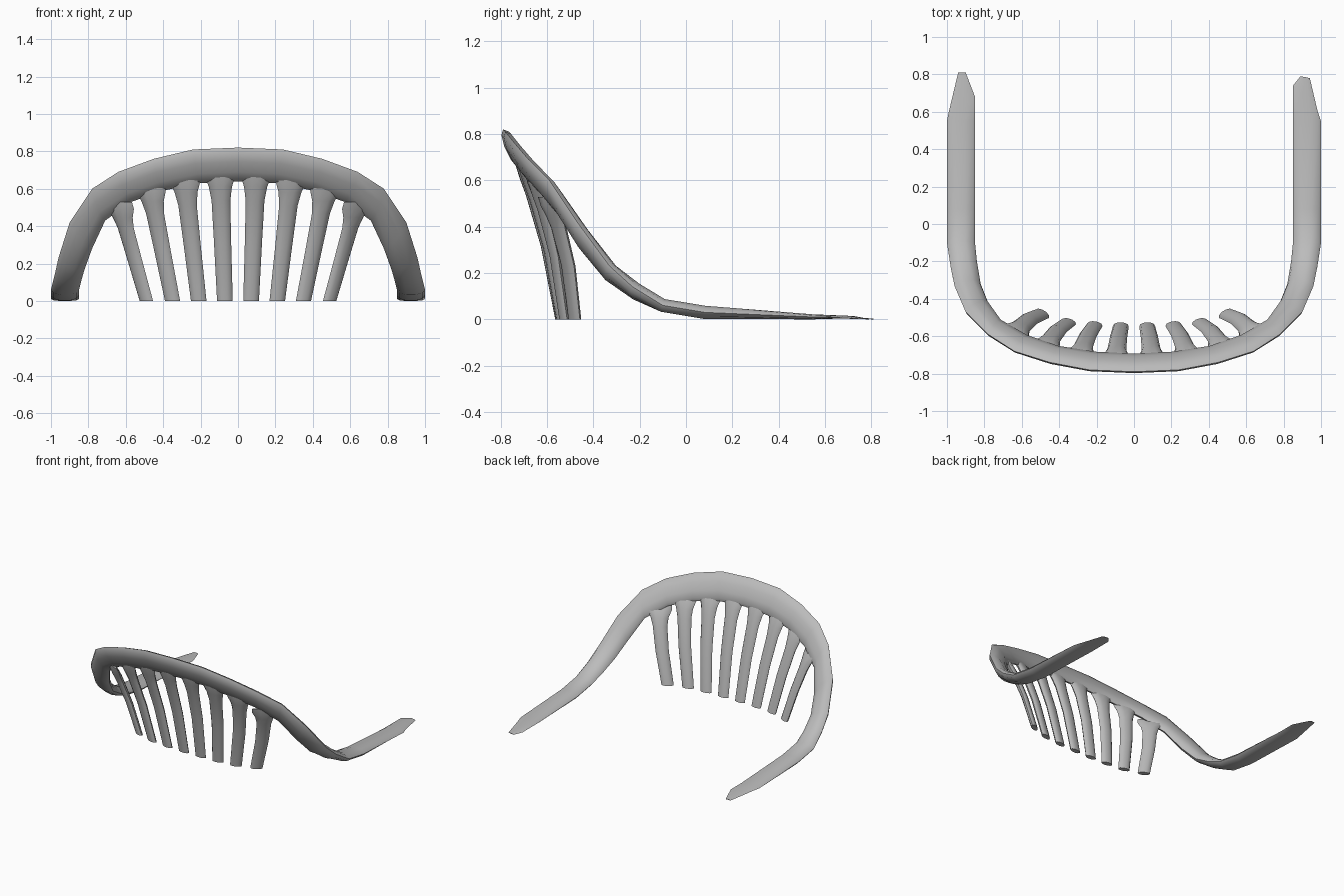
import bpy, bmesh, math
from mathutils import Vector

if "Cube" in bpy.data.objects:
    bpy.data.objects.remove(bpy.data.objects["Cube"], do_unlink=True)

grey = bpy.data.materials.new("plain grey")
grey.use_nodes = True
grey.diffuse_color = (0.5, 0.5, 0.5, 1)
grey.node_tree.nodes["Principled BSDF"].inputs["Base Color"].default_value = (0.5, 0.5, 0.5, 1)


def oval(outer, inner, half_depth, sides=10):
    """Oval ring spanning two edge points, kept above the ground."""
    mid, half = (outer + inner) / 2, (outer - inner) / 2
    ring = []
    for i in range(sides):
        a = math.tau * i / sides
        p = mid + half * math.cos(a) + half_depth * math.sin(a)
        p.z = max(p.z, 0)
        ring.append(p)
    return ring


def loft(name, rings):
    """Skin a row of rings and cap both ends."""
    bm = bmesh.new()
    rows = [[bm.verts.new(p) for p in ring] for ring in rings]
    for a, b in zip(rows, rows[1:]):
        for i in range(len(a)):
            j = (i + 1) % len(a)
            bm.faces.new((a[i], a[j], b[j], b[i]))
    bm.faces.new(rows[0])
    bm.faces.new(rows[-1])
    bmesh.ops.recalc_face_normals(bm, faces=bm.faces)
    mesh = bpy.data.meshes.new(name)
    bm.to_mesh(mesh)
    bm.free()
    mesh.materials.append(grey)
    obj = bpy.data.objects.new(name, mesh)
    bpy.context.collection.objects.link(obj)
    bpy.ops.object.select_all(action="DESELECT")
    obj.select_set(True)
    bpy.context.view_layer.objects.active = obj
    bpy.ops.object.shade_smooth_by_angle(angle=math.radians(50))
    return obj


# Curved band: outer edge, inner edge, half thickness, from the middle outwards
middle = ((0, -.79, .82), (0, -.70, .64), .03)
side = [
    ((.24, -.78, .81), (.20, -.69, .63), .03),
    ((.45, -.74, .76), (.40, -.66, .59), .03),
    ((.64, -.68, .69), (.57, -.60, .53), .03),
    ((.78, -.59, .60), (.71, -.52, .43), .03),
    ((.90, -.47, .42), (.78, -.42, .28), .035),
    ((.96, -.33, .23), (.82, -.32, .17), .035),
    ((.98, -.23, .14), (.84, -.20, .10), .035),
    ((1, -.10, .06), (.85, -.10, .06), .03),
    ((1, .08, .03), (.85, .08, .03), .03),
    ((1, .55, .01), (.85, .55, .01), .012),
]
left_tip = [((.98, .61, .01), (.85, .74, .01), .006),
            ((.94, .78, 0), (.89, .79, 0), .003)]
right_tip = [((.99, .60, .01), (.85, .68, .01), .006),
             ((.94, .81, 0), (.90, .81, 0), .003)]


def flip(station):
    (ox, oy, oz), (ix, iy, iz), t = station
    return (-ox, oy, oz), (-ix, iy, iz), t


path = [flip(s) for s in reversed(side + right_tip)] + [middle] + side + left_tip
path = [(Vector(o), Vector(i), t) for o, i, t in path]
centres = [(o + i) / 2 for o, i, t in path]
rings = []
for k, (o, i, t) in enumerate(path):
    tangent = centres[min(k + 1, len(path) - 1)] - centres[max(k - 1, 0)]
    rings.append(oval(o, i, tangent.cross(o - i).normalized() * t))
loft("curved_band", rings)

# Tines: foot x and y, then x, y, z where they meet the band, then turn
tines = [
    (.07, -.545, .095, -.70, .63, .05),
    (.21, -.54, .28, -.68, .60, .15),
    (.35, -.525, .46, -.64, .55, .28),
    (.49, -.48, .62, -.57, .46, .55),
]
# Height fraction, half width, half depth
profile = [(0, .042, .02), (.5, .046, .022), (.85, .05, .024),
           (.97, .062, .026), (1.07, .085, .022), (1.15, .085, .012)]
for s, label in ((1, "left"), (-1, "right")):
    for n, (fx, fy, tx, ty, tz, turn) in enumerate(tines):
        foot, top = Vector((s * fx, fy, 0)), Vector((s * tx, ty, tz))
        across = Vector((math.cos(turn), s * math.sin(turn), 0))
        depth = Vector((-across.y, across.x, 0))
        rings = []
        for f, w, d in profile:
            c = foot.lerp(top, f)
            c.y += .07 * f * (1 - f)  # slight bow
            rings.append(oval(c + across * w, c - across * w, depth * d))
        loft(f"{label}_tine_{n + 1}", rings)
